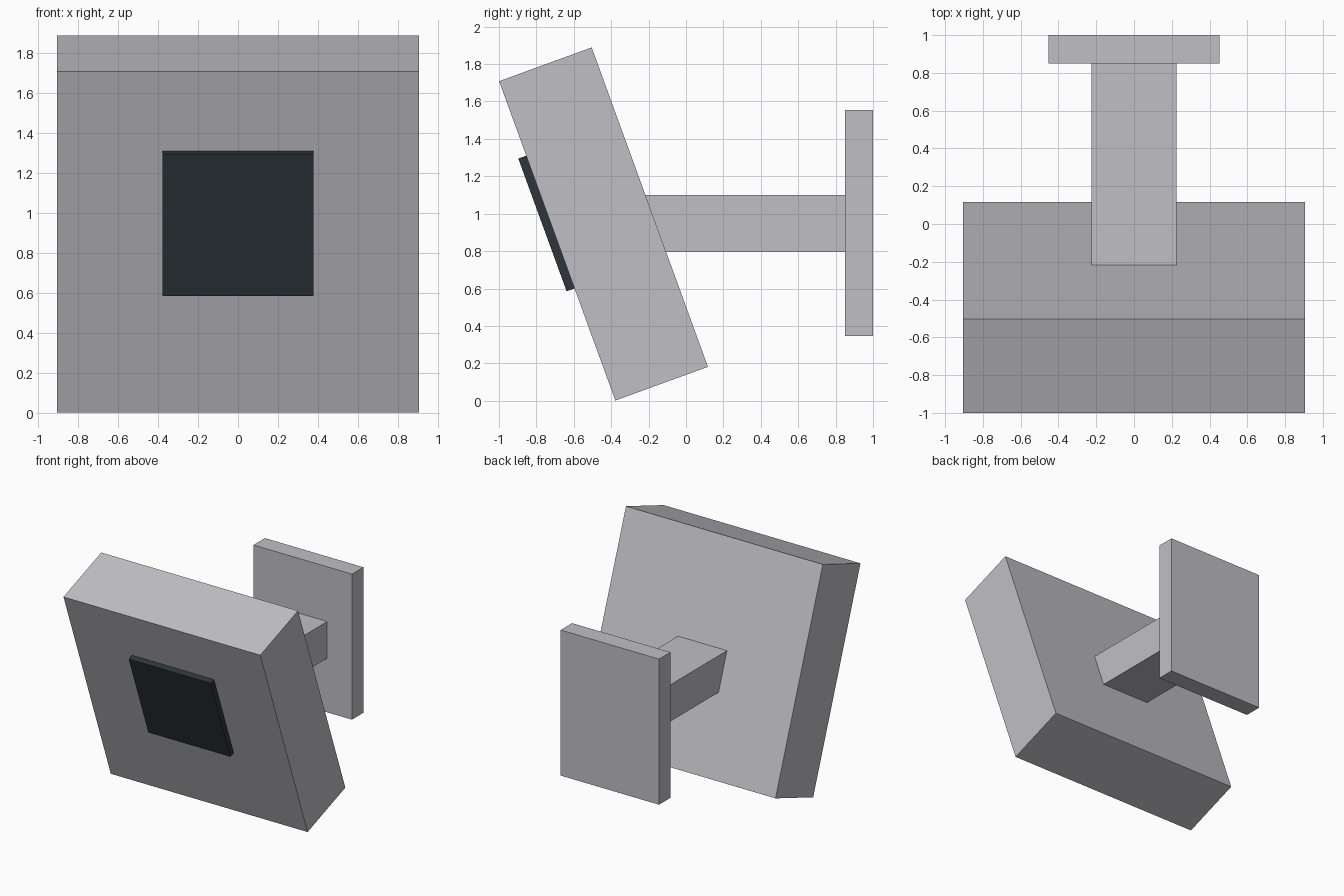
import bpy, math
from mathutils import Matrix, Vector

if "Cube" in bpy.data.objects:
    bpy.data.objects.remove(bpy.data.objects["Cube"])

TILT = math.radians(20)


def material(name, rgb):
    m = bpy.data.materials.new(name)
    m.diffuse_color = (*rgb, 1)
    m.use_nodes = True
    m.node_tree.nodes["Principled BSDF"].inputs["Base Color"].default_value = m.diffuse_color
    return m


def box(name, size, centre, mat, tilt=0.0):
    bpy.ops.mesh.primitive_cube_add(size=1)
    ob = bpy.context.object
    ob.name = name
    ob.data.transform(Matrix.Diagonal((*size, 1)))
    ob.rotation_euler.x = tilt
    ob.location = centre
    ob.data.materials.append(mat)
    return ob


grey = material("light grey", (0.52, 0.52, 0.56))
dark = material("dark slate", (0.026, 0.036, 0.044))

# Tilted housing, leaning forward at the top
housing_centre = Vector((0, -0.441, 0.945))
depth, height = 0.527, 1.817
box("housing", (1.81, depth, height), housing_centre, grey, TILT)

# Dark panel lying on the housing's front face, slightly above its middle
panel_depth = 0.045
offset = Vector((0, -(depth + panel_depth) / 2, 0.107))
panel_centre = housing_centre + Matrix.Rotation(TILT, 3, 'X') @ offset
box("front_panel", (0.755, panel_depth, 0.755), panel_centre, dark, TILT)

# Horizontal arm, its front end cut to follow the housing's sloped back
arm = box("arm", (0.45, 1.06, 0.305), (0, 0.32, 0.9475), grey)
for v in arm.data.vertices:
    if v.co.y < 0:
        v.co.y = -0.485 - v.co.z * math.tan(TILT)

# Upright wall plate
box("wall_plate", (0.905, 0.15, 1.21), (0, 0.925, 0.95), grey)
